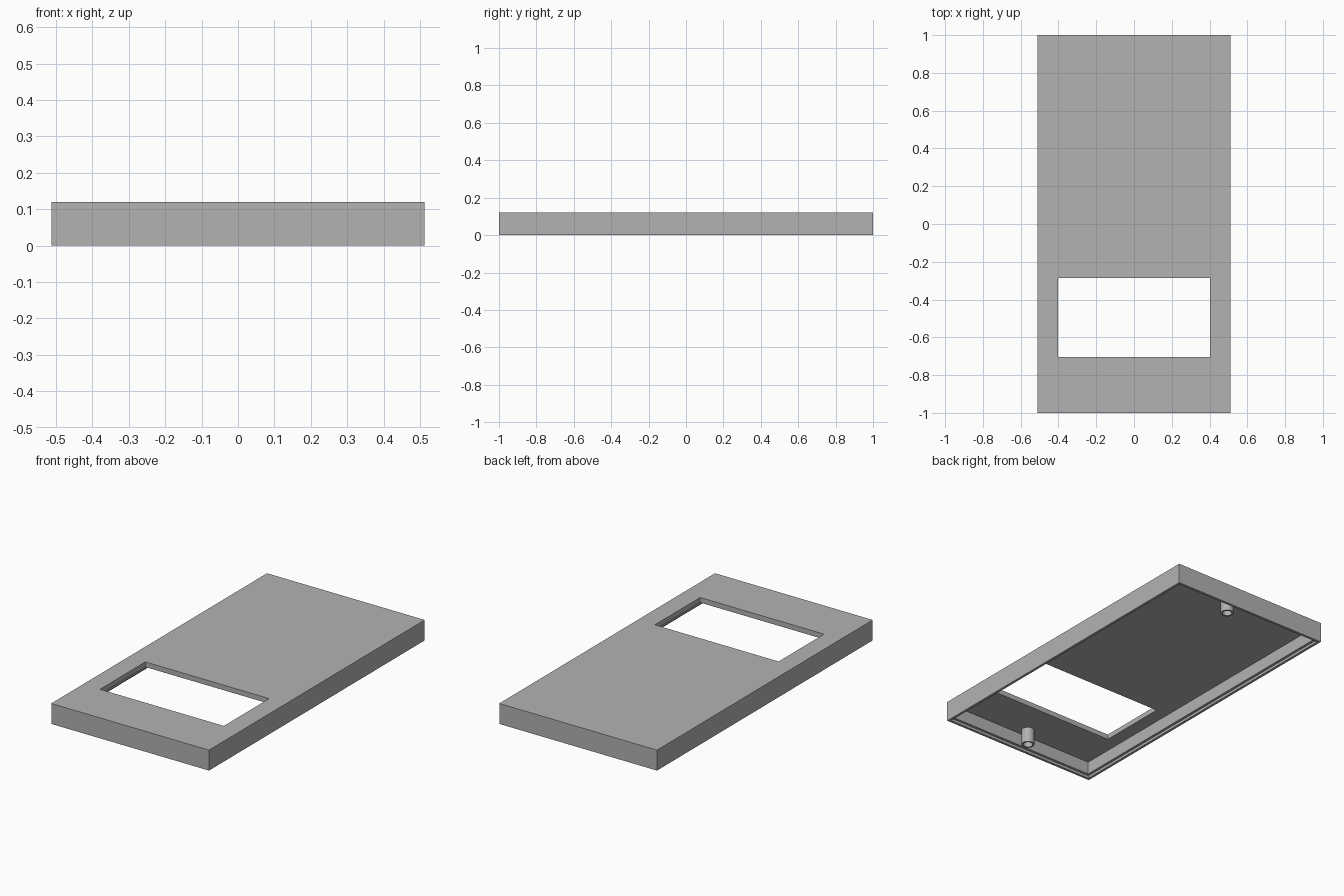
import bpy
import bmesh
import math

if "Cube" in bpy.data.objects:
    bpy.data.objects.remove(bpy.data.objects["Cube"], do_unlink=True)

# Overall sizes
HALF_X, HALF_Y, HEIGHT = 0.512, 1.0, 0.12
WALL, STEP = 0.03, 0.015
UNDERSIDE = HEIGHT - 0.03

grey = bpy.data.materials.new("plain grey")
grey.use_nodes = True
colour = (0.448, 0.448, 0.448, 1)
grey.diffuse_color = colour
grey.node_tree.nodes["Principled BSDF"].inputs["Base Color"].default_value = colour


def rectangle(x0, x1, y0, y1, z):
    return [(x0, y0, z), (x1, y0, z), (x1, y1, z), (x0, y1, z)]


def inset(amount, z):
    x, y = HALF_X - amount, HALF_Y - amount
    return rectangle(-x, x, -y, y, z)


def circle(centre, radius, z, sides=32):
    angles = [2 * math.pi * i / sides for i in range(sides)]
    return [(centre[0] + radius * math.cos(a), centre[1] + radius * math.sin(a), z)
            for a in angles]


def skin_loops(name, loops):
    """Join each loop to the next with quads, and the last to the first."""
    bm = bmesh.new()
    rings = [[bm.verts.new(p) for p in loop] for loop in loops]
    for a, b in zip(rings, rings[1:] + rings[:1]):
        for i in range(len(a)):
            j = (i + 1) % len(a)
            bm.faces.new((a[i], a[j], b[j], b[i]))
    bmesh.ops.recalc_face_normals(bm, faces=bm.faces)
    mesh = bpy.data.meshes.new(name)
    bm.to_mesh(mesh)
    bm.free()
    mesh.materials.append(grey)
    obj = bpy.data.objects.new(name, mesh)
    bpy.context.collection.objects.link(obj)
    return obj


# Hollow cover: window, top, sides, stepped rim, inner walls, underside
window = (-0.402, 0.402, -0.705, -0.285)
skin_loops("cover_shell", [
    rectangle(*window, HEIGHT),
    inset(0, HEIGHT),
    inset(0, 0),
    inset(STEP, 0),
    inset(STEP, STEP),
    inset(WALL, STEP),
    inset(WALL, UNDERSIDE),
    rectangle(*window, UNDERSIDE),
])

# Hollow screw posts under the plate
OUTER, INNER = 0.036, 0.026
for name, centre in (("front_screw_post", (0, -0.915)), ("back_screw_post", (0.09, 0.91))):
    post = skin_loops(name, [
        circle(centre, OUTER, UNDERSIDE),
        circle(centre, OUTER, 0),
        circle(centre, INNER, 0),
        circle(centre, INNER, UNDERSIDE),
    ])
    bpy.ops.object.select_all(action="DESELECT")
    post.select_set(True)
    bpy.context.view_layer.objects.active = post
    bpy.ops.object.shade_smooth_by_angle(angle=math.radians(30))
